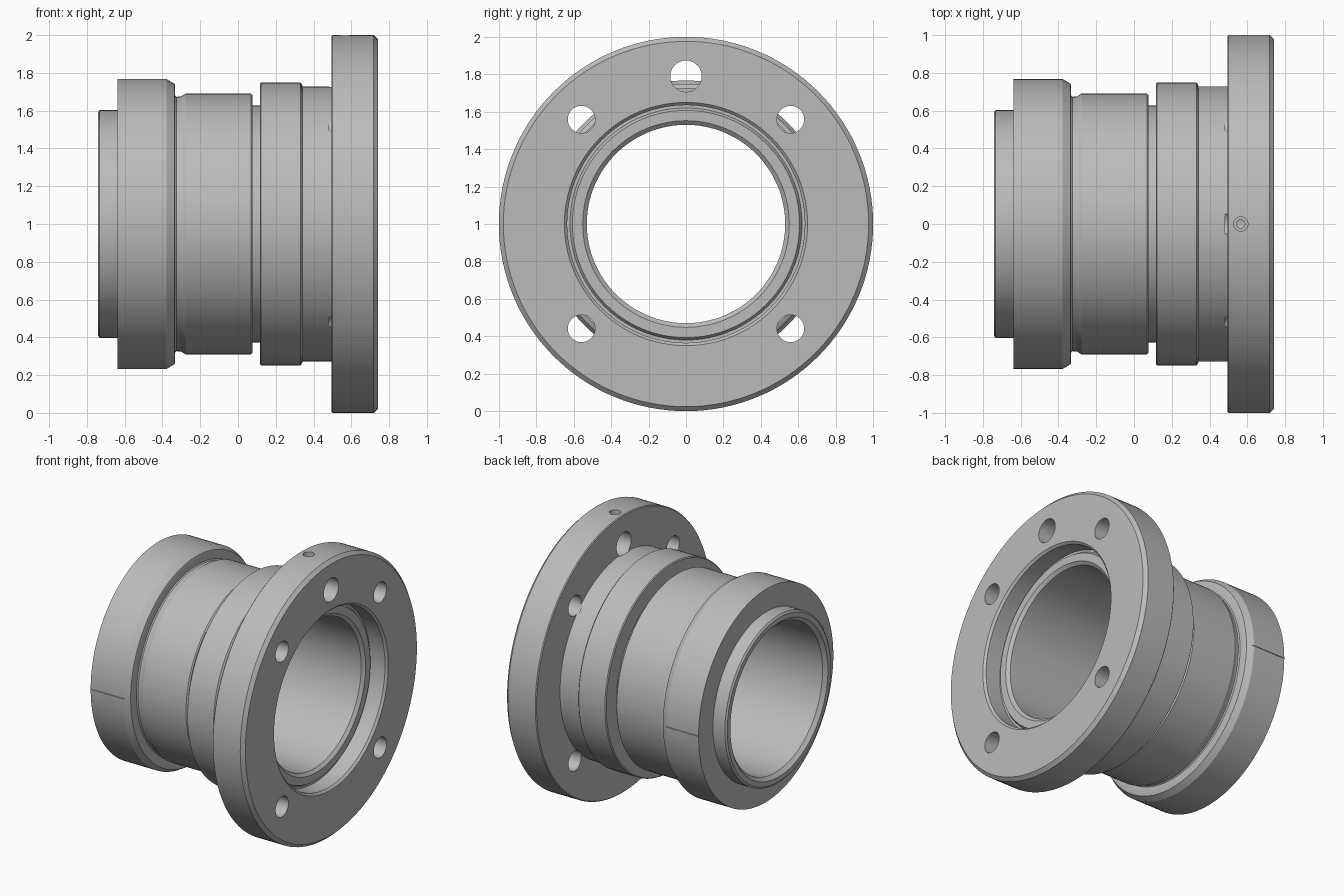
import bpy, bmesh, math
from mathutils import Matrix, Vector

cube = bpy.data.objects.get("Cube")
if cube:
    bpy.data.objects.remove(cube, do_unlink=True)

steel = bpy.data.materials.new("plain grey metal")
steel.use_nodes = True
grey = (0.5, 0.5, 0.5, 1)
steel.diffuse_color = grey
steel.node_tree.nodes["Principled BSDF"].inputs["Base Color"].default_value = grey

AXIS_Z = 1.0


def new_object(name, bm):
    bmesh.ops.recalc_face_normals(bm, faces=bm.faces)
    mesh = bpy.data.meshes.new(name)
    bm.to_mesh(mesh)
    bm.free()
    mesh.materials.append(steel)
    obj = bpy.data.objects.new(name, mesh)
    bpy.context.collection.objects.link(obj)
    return obj


def lathe(name, profile, steps=128):
    """Turn a closed (x, radius) profile around the long axis."""
    bm = bmesh.new()
    verts = [bm.verts.new((x, 0, AXIS_Z + r)) for x, r in profile]
    edges = [bm.edges.new((verts[i - 1], verts[i])) for i in range(len(verts))]
    bmesh.ops.spin(bm, geom=verts + edges, cent=(0, 0, AXIS_Z), axis=(1, 0, 0),
                   angle=math.tau, steps=steps, use_merge=True)
    bmesh.ops.remove_doubles(bm, verts=bm.verts, dist=1e-5)
    return new_object(name, bm)


def drill(name, start, end, r1, r2=None):
    """Round cutter between two points."""
    a, b = Vector(start), Vector(end)
    turn = (b - a).to_track_quat('Z', 'Y').to_matrix().to_4x4()
    bm = bmesh.new()
    bmesh.ops.create_cone(bm, cap_ends=True, segments=32, radius1=r1,
                          radius2=r1 if r2 is None else r2, depth=(b - a).length,
                          matrix=Matrix.Translation((a + b) / 2) @ turn)
    return new_object(name, bm)


# Flanged sleeve: outside from the spigot to the flange, then back along the bore
outside = [(-.742, .59), (-.732, .603), (-.637, .603), (-.637, .767), (-.378, .767),
           (-.336, .742), (-.333, .735), (-.333, .68), (-.325, .673), (-.30, .676),
           (-.278, .69), (.069, .69), (.077, .682), (.077, .627), (.116, .627),
           (.116, .742), (.122, .749), (.33, .749), (.336, .743), (.342, .727),
           (.495, .727), (.495, .994), (.501, 1), (.718, 1), (.742, .976)]
inside = [(.742, .65), (.727, .635), (.61, .635), (.61, .62), (.63, .607),
          (.63, .552), (.61, .53), (-.717, .53), (-.742, .555)]
sleeve = lathe("flanged_sleeve", outside + inside)

# Bolt holes, with a larger one at the top
cutters = []
for i, deg in enumerate((45, 90, 135, 225, 315)):
    a = math.radians(deg)
    y, z = .79 * math.cos(a), AXIS_Z + .79 * math.sin(a)
    r = .084 if deg == 90 else .073
    cutters.append(drill(f"bolt_hole_cutter_{i}", (.482, y, z), (.8, y, z), r))

# Radial port in the flange rim
cutters.append(drill("port_mouth_cutter", (.565, 0, 2.02), (.565, 0, 1.95), .038))
cutters.append(drill("port_bore_cutter", (.565, 0, 1.97), (.565, 0, 1.8), .022))

# Fine joint line on both sides of the rear collar
for side in (-1, 1):
    bm = bmesh.new()
    bmesh.ops.create_cube(bm, size=1, matrix=Matrix.Translation((-.485, side * .77, AXIS_Z))
                          @ Matrix.Diagonal((.298, .02, .004, 1)))
    cutters.append(new_object("joint_line_cutter", bm))

bpy.ops.object.select_all(action='DESELECT')
bpy.context.view_layer.objects.active = sleeve
sleeve.select_set(True)
for cutter in cutters:
    mod = sleeve.modifiers.new("cut", 'BOOLEAN')
    mod.operation = 'DIFFERENCE'
    mod.solver = 'EXACT'
    mod.object = cutter
    bpy.ops.object.modifier_apply(modifier=mod.name)
    bpy.data.objects.remove(cutter, do_unlink=True)

bpy.ops.object.shade_smooth_by_angle(angle=math.radians(28))
